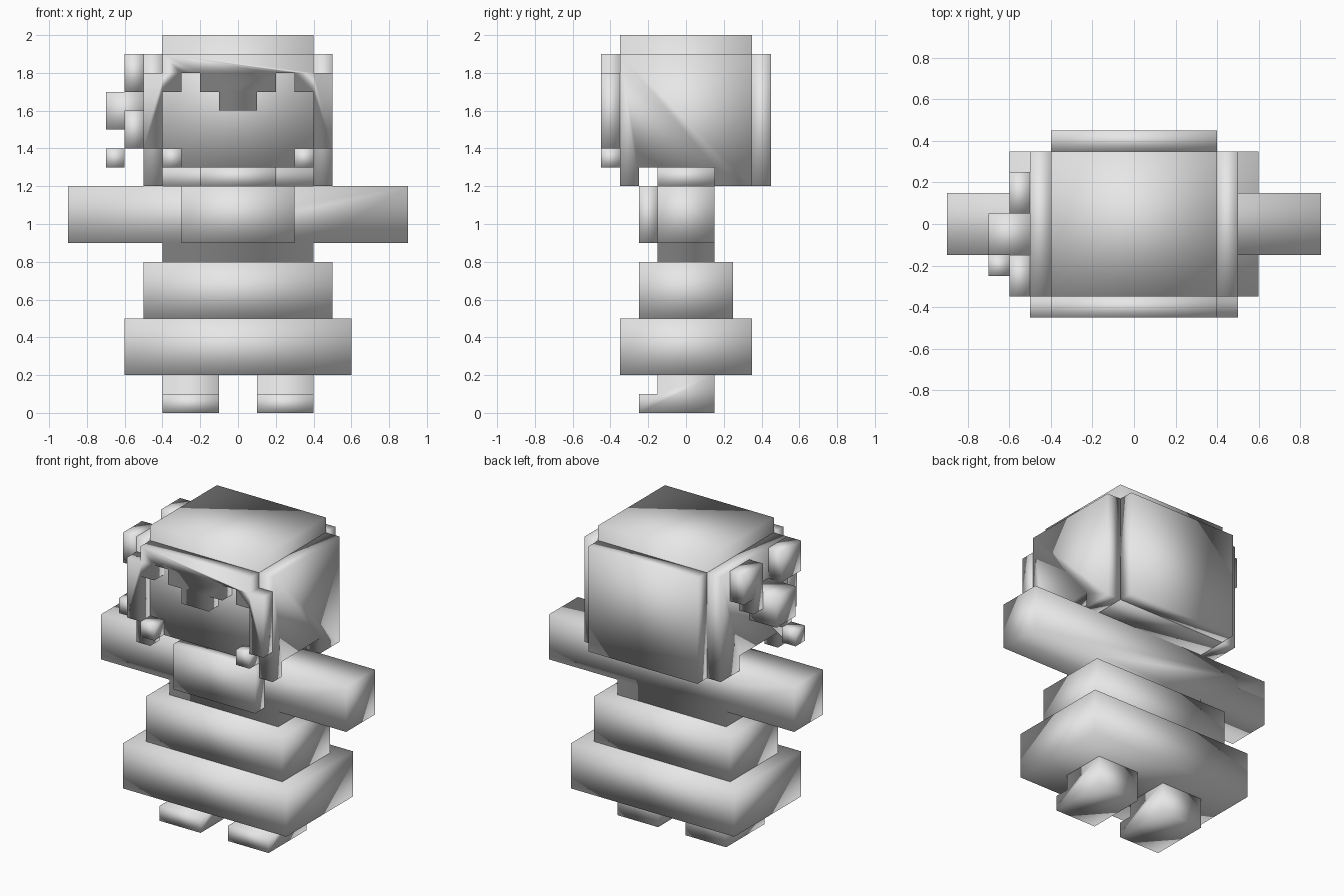
import bpy
import bmesh

default = bpy.data.objects.get("Cube")
if default:
    bpy.data.objects.remove(default, do_unlink=True)

grey = bpy.data.materials.new("light_grey")
grey.use_nodes = True
grey.diffuse_color = (0.8, 0.8, 0.8, 1)
grey.node_tree.nodes["Principled BSDF"].inputs["Base Color"].default_value = (0.8, 0.8, 0.8, 1)


def prism(name, profile, axis, lo, hi):
    """Extrude a profile along x or y; profile points are (other axis, z)."""
    def place(p, d):
        return (d, p[0], p[1]) if axis == "x" else (p[0], d, p[1])
    bm = bmesh.new()
    a = [bm.verts.new(place(p, lo)) for p in profile]
    b = [bm.verts.new(place(p, hi)) for p in profile]
    bm.faces.new(a)
    bm.faces.new(b[::-1])
    for i in range(len(a)):
        j = (i + 1) % len(a)
        bm.faces.new((a[i], b[i], b[j], a[j]))
    bmesh.ops.recalc_face_normals(bm, faces=bm.faces)
    mesh = bpy.data.meshes.new(name)
    bm.to_mesh(mesh)
    bm.free()
    for f in mesh.polygons:
        f.use_smooth = True
    mesh.materials.append(grey)
    obj = bpy.data.objects.new(name, mesh)
    bpy.context.scene.collection.objects.link(obj)
    return obj


def box(name, x, y, z):
    rect = [(x[0], z[0]), (x[1], z[0]), (x[1], z[1]), (x[0], z[1])]
    return prism(name, rect, "y", *y)


def mirrored(half):
    """Complete a half profile across x = 0."""
    return half + [(-x, z) for x, z in reversed(half)]


def pair(side):
    return (("left", 1), ("right", -1)) if side else ()


# Legs with shoes
shoe = [(-.25, 0), (.15, 0), (.15, .2), (-.15, .2), (-.15, .1), (-.25, .1)]
for side, s in (("left", 1), ("right", -1)):
    prism(side + "_leg", shoe, "x", *sorted((s * .1, s * .4)))

# Skirt tiers
box("skirt_hem", (-.6, .6), (-.35, .35), (.2, .5))
box("skirt_top", (-.5, .5), (-.25, .25), (.5, .8))

# Torso and outstretched arms, bib and neck
prism("torso_and_arms", mirrored([(.4, .8), (.4, .9), (.9, .9), (.9, 1.2)]), "y", -.15, .15)
box("bib", (-.3, .3), (-.25, -.15), (.9, 1.2))
box("neck", (-.2, .2), (-.15, .15), (1.2, 1.3))

# Head and hair
box("head", (-.4, .4), (-.35, .35), (1.3, 2))
box("back_hair", (-.4, .4), (.35, .45), (1.2, 1.9))
box("nape_hair", (-.4, .4), (.15, .35), (1.2, 1.3))
fringe = [(.4, 1.9), (.4, 1.8), (.5, 1.8), (.5, 1.4), (.4, 1.4), (.4, 1.7), (.3, 1.7),
          (.3, 1.8), (.2, 1.8), (.2, 1.7), (.1, 1.7), (.1, 1.6)]
prism("fringe", mirrored(fringe), "y", -.45, -.35)
side_hair = [(-.35, 1.9), (-.35, 1.2), (-.25, 1.2), (-.25, 1.3),
             (.15, 1.3), (.15, 1.2), (.35, 1.2), (.35, 1.9)]
for side, s in (("left", 1), ("right", -1)):
    prism(side + "_side_hair", side_hair, "x", *sorted((s * .4, s * .5)))
    box(side + "_lock_tip", sorted((s * .3, s * .4)), (-.45, -.35), (1.3, 1.4))

# Bow on the right side of the hair
outer, inner = (-.7, -.6), (-.6, -.5)
box("bow_knot", (-.7, -.5), (-.15, .05), (1.5, 1.7))
box("bow_front_loop", inner, (-.35, -.15), (1.7, 1.9))
back_loop = [(.05, 1.6), (.15, 1.6), (.15, 1.7), (.25, 1.7), (.25, 1.9), (.05, 1.9)]
prism("bow_back_loop", back_loop, "x", *inner)
box("bow_tail", inner, (-.25, -.15), (1.4, 1.6))
box("bow_tail_tip", outer, (-.25, -.15), (1.3, 1.4))
